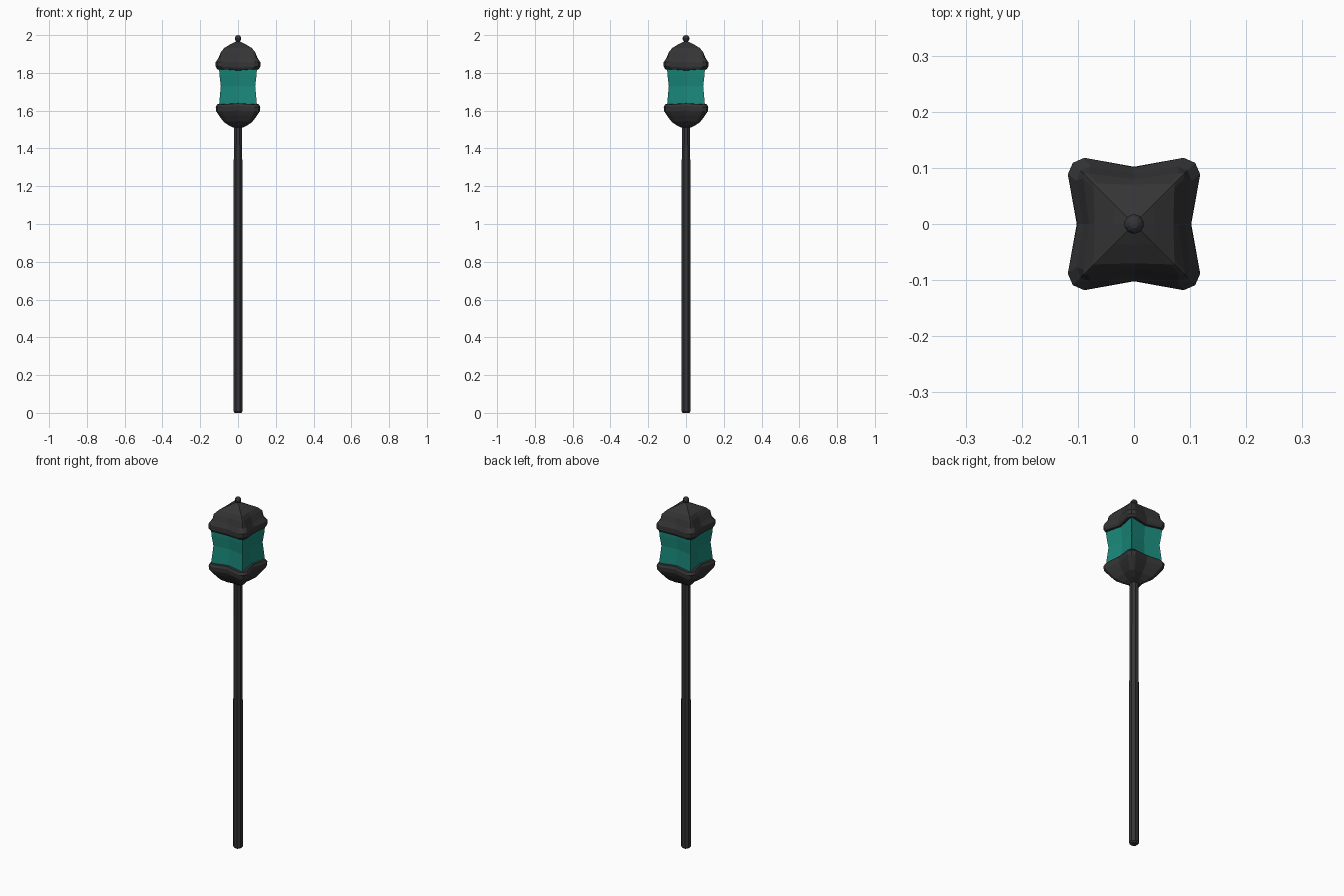
import bpy, bmesh, math

if "Cube" in bpy.data.objects:
    bpy.data.objects.remove(bpy.data.objects["Cube"])

def material(name, color):
    m = bpy.data.materials.new(name)
    m.diffuse_color = color
    m.use_nodes = True
    m.node_tree.nodes["Principled BSDF"].inputs["Base Color"].default_value = m.diffuse_color
    return m

iron = material("dark_iron", (0.035, 0.035, 0.035, 1))
teal = material("teal_glass", (0.01, 0.24, 0.19, 1))

def finish(name, bm, mat):
    bmesh.ops.recalc_face_normals(bm, faces=bm.faces)
    me = bpy.data.meshes.new(name)
    bm.to_mesh(me)
    bm.free()
    me.materials.append(mat)
    ob = bpy.data.objects.new(name, me)
    bpy.context.collection.objects.link(ob)

def loft(name, rings, mat):
    """Skin a list of vertex-position rings and cap both ends."""
    bm = bmesh.new()
    loops = [[bm.verts.new(p) for p in r] for r in rings]
    for a, b in zip(loops, loops[1:]):
        n = len(a)
        for i in range(n):
            bm.faces.new((a[i], a[(i + 1) % n], b[(i + 1) % n], b[i]))
    bm.faces.new(loops[0])
    bm.faces.new(loops[-1])
    finish(name, bm, mat)

def square_ring(corner, mid, zc, zm, cut=0.75):
    """Square with pinched sides and clipped corners."""
    pts = []
    side = [(mid, 0, zm), (corner, cut * corner, zc),
            (corner * (0.52 + 0.48 * cut) * 1.05, corner * (0.52 + 0.48 * cut) * 1.05, zc),
            (cut * corner, corner, zc)]
    for k in range(4):
        c, s = round(math.cos(k * math.pi / 2)), round(math.sin(k * math.pi / 2))
        pts += [(x * c - y * s, x * s + y * c, z) for x, y, z in side]
    return pts

def round_ring(r, z, n=8):
    return [(r * math.cos((i + .5) * math.tau / n), r * math.sin((i + .5) * math.tau / n), z)
            for i in range(n)]

# post
loft("post", [round_ring(r, z) for r, z in
              [(0.019, 0), (0.026, 0.008), (0.025, 1.0), (0.024, 1.53)]], iron)

# lantern base: corner half-width, mid half-width, corner z, mid z
loft("lantern_base", [square_ring(*r) for r in [
    (0.022, 0.024, 1.510, 1.510), (0.045, 0.042, 1.520, 1.522),
    (0.075, 0.066, 1.540, 1.545), (0.100, 0.087, 1.573, 1.575),
    (0.116, 0.099, 1.597, 1.600), (0.118, 0.102, 1.620, 1.625),
    (0.110, 0.096, 1.633, 1.638), (0.092, 0.080, 1.635, 1.640)]], iron)

# glass, pinched at the waist
loft("glass", [square_ring(*r, cut=0.95) for r in [
    (0.098, 0.086, 1.61, 1.61), (0.096, 0.084, 1.65, 1.65),
    (0.089, 0.078, 1.73, 1.73), (0.096, 0.084, 1.79, 1.79),
    (0.098, 0.086, 1.83, 1.83)]], teal)

# roof
loft("roof", [square_ring(*r) for r in [
    (0.092, 0.080, 1.818, 1.812), (0.110, 0.096, 1.820, 1.814),
    (0.118, 0.102, 1.833, 1.828), (0.118, 0.101, 1.857, 1.854),
    (0.103, 0.090, 1.880, 1.878)]]
    + [square_ring(*r, cut=0.9) for r in [
        (0.090, 0.080, 1.912, 1.910), (0.072, 0.070, 1.932, 1.932),
        (0.035, 0.038, 1.953, 1.953), (0.010, 0.010, 1.967, 1.967)]], iron)

# finial neck and ball
loft("finial_neck", [round_ring(0.009, 1.955), round_ring(0.007, 1.975)], iron)
bm = bmesh.new()
bmesh.ops.create_uvsphere(bm, u_segments=10, v_segments=7, radius=0.018)
bmesh.ops.translate(bm, verts=bm.verts, vec=(0, 0, 1.982))
finish("finial_ball", bm, iron)
